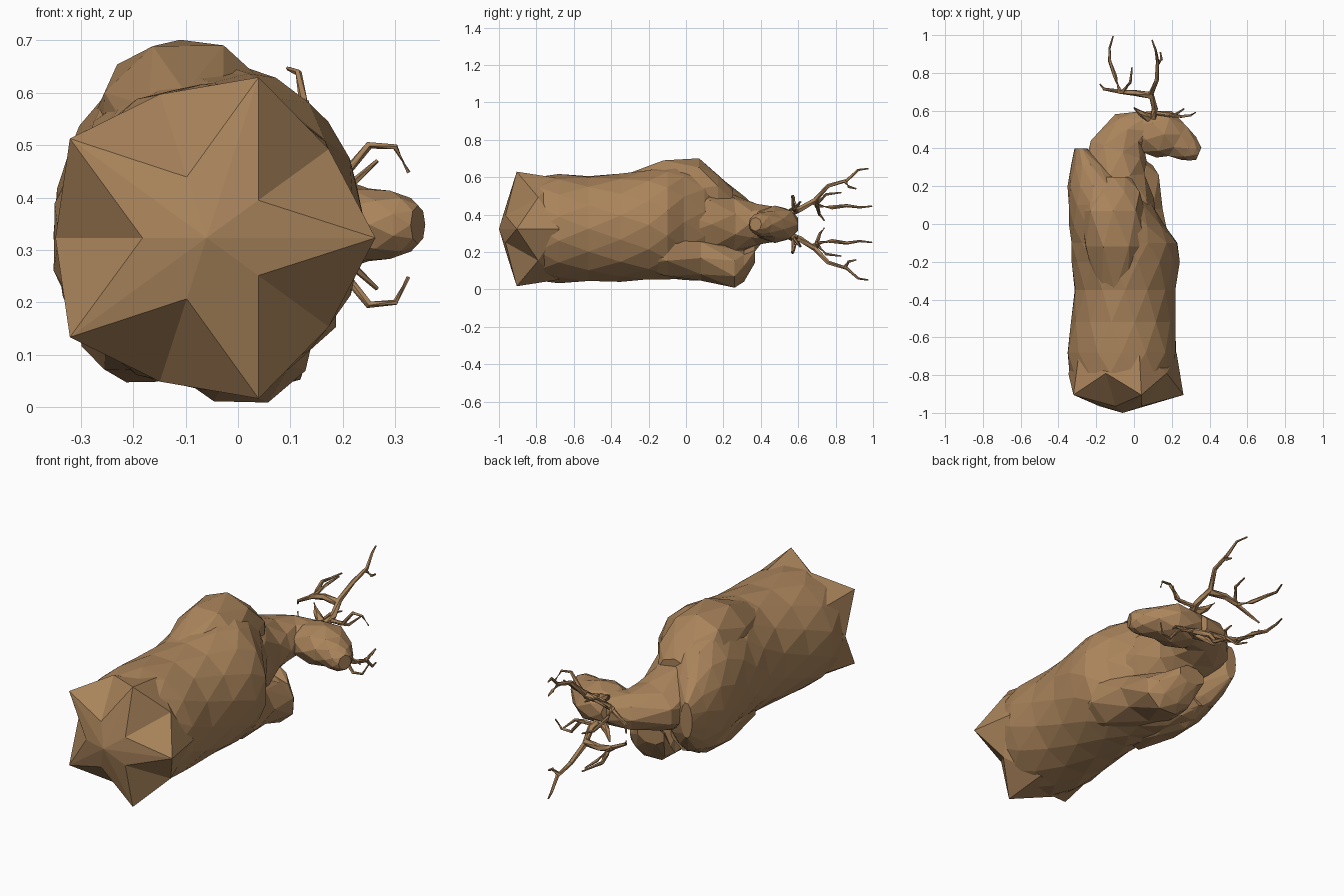
import bpy, bmesh, math, random
from mathutils import Vector

random.seed(4)
cube = bpy.data.objects.get("Cube")
if cube:
    bpy.data.objects.remove(cube, do_unlink=True)

brown = bpy.data.materials.new("warm brown")
brown.use_nodes = True
brown.diffuse_color = (0.40, 0.23, 0.105, 1)
bsdf = next(n for n in brown.node_tree.nodes if n.type == 'BSDF_PRINCIPLED')
bsdf.inputs["Base Color"].default_value = brown.diffuse_color
bsdf.inputs["Roughness"].default_value = 0.9

MID = 0.348          # height of the plane that halves the head


def finish(name, bm):
    bmesh.ops.recalc_face_normals(bm, faces=bm.faces)
    mesh = bpy.data.meshes.new(name)
    bm.to_mesh(mesh)
    bm.free()
    mesh.materials.append(brown)
    ob = bpy.data.objects.new(name, mesh)
    bpy.context.collection.objects.link(ob)
    return ob


def loft(name, rings, sides, jitter=0.0):
    """Skin elliptical rings (centre, half axis u, half axis v) with staggered triangles."""
    bm = bmesh.new()
    loops = []
    for i, (c, u, v) in enumerate(rings):
        loop = []
        for k in range(sides):
            a = 2 * math.pi * (k + 0.5 * (i % 2)) / sides
            s = 1 + random.uniform(-jitter, jitter)
            loop.append(bm.verts.new(c + (u * math.cos(a) + v * math.sin(a)) * s))
        loops.append(loop)
    for i, (a, b) in enumerate(zip(loops, loops[1:])):
        for k in range(sides):
            n = (k + 1) % sides
            if i % 2:
                bm.faces.new((a[k], a[n], b[n]))
                bm.faces.new((a[k], b[n], b[k]))
            else:
                bm.faces.new((a[k], a[n], b[k]))
                bm.faces.new((a[n], b[n], b[k]))
    bm.faces.new(loops[0])
    bm.faces.new(loops[-1])
    return finish(name, bm)


def body_loft(name, sections, sides, jitter):
    """Rings across y, each given as y, x range, z range."""
    rings = [(Vector(((x0 + x1) / 2, y, (z0 + z1) / 2)),
              Vector(((x1 - x0) / 2, 0, 0)), Vector((0, 0, (z1 - z0) / 2)))
             for y, x0, x1, z0, z1 in sections]
    return loft(name, rings, sides, jitter)


def path_loft(name, sections, sides, jitter=0.0):
    """Rings along a path at mid height: x, y, half width, half depth in z."""
    pts = [Vector((s[0], s[1], MID)) for s in sections]
    rings = []
    for i, s in enumerate(sections):
        t = (pts[min(i + 1, len(pts) - 1)] - pts[max(i - 1, 0)]).normalized()
        rings.append((pts[i], Vector((-t.y, t.x, 0)) * s[2], Vector((0, 0, s[3]))))
    return loft(name, rings, sides, jitter)


def tine(name, pts, r0, r1, side):
    """Tapered tube; side = -1 mirrors it through the head's mid plane."""
    pts = [Vector((x, y, MID + side * z)) for x, y, z in pts]
    rings = []
    for i, p in enumerate(pts):
        t = (pts[min(i + 1, len(pts) - 1)] - pts[max(i - 1, 0)]).normalized()
        u = t.orthogonal().normalized()
        r = r0 + (r1 - r0) * i / (len(pts) - 1)
        rings.append((p, u * r, t.cross(u) * r))
    return loft(name, rings, 5)


# Robe
body_loft("robe", [
    (-0.79, -0.34, 0.21, 0.04, 0.61), (-0.68, -0.358, 0.228, 0.035, 0.615),
    (-0.52, -0.335, 0.22, 0.04, 0.61), (-0.35, -0.32, 0.225, 0.04, 0.62),
    (-0.2, -0.33, 0.243, 0.045, 0.645), (-0.1, -0.335, 0.235, 0.05, 0.66),
    (-0.01, -0.345, 0.165, 0.05, 0.67), (0.1, -0.352, 0.1, 0.05, 0.65),
    (0.2, -0.352, 0.0, 0.06, 0.59), (0.31, -0.335, -0.12, 0.13, 0.5),
    (0.4, -0.315, -0.25, 0.24, 0.42)], 14, 0.01)

# Star-shaped hem with valleys between the points
bm = bmesh.new()


def hem_ring(y, radius, turn):
    ring = []
    for k in range(5):
        a = math.radians(72 * k + turn)
        ring.append(bm.verts.new((-0.06 + radius * math.cos(a), y,
                                  0.323 + radius * math.sin(a))))
    return ring


apex = bm.verts.new((-0.06, -1.0, 0.323))
points = hem_ring(-0.905, 0.322, 0)
inner = hem_ring(-0.965, 0.122, 36)
valleys = hem_ring(-0.79, 0.288, 36)
roots = hem_ring(-0.68, 0.285, 0)
for k in range(5):
    n = (k + 1) % 5
    for tri in ((apex, points[k], inner[k]), (apex, inner[k], points[n]),
                (points[k], valleys[k], inner[k]), (valleys[k], points[n], inner[k]),
                (points[k], roots[k], valleys[k]), (points[n], valleys[k], roots[n]),
                (valleys[k], roots[k], roots[n])):
        bm.faces.new(tri)
finish("robe_hem", bm)

# Shoulders and sleeves folded over the chest
body_loft("upper_sleeve", [
    (-0.36, -0.2, 0.0, 0.42, 0.6), (-0.12, -0.27, 0.08, 0.38, 0.70),
    (0.07, -0.28, 0.06, 0.38, 0.70), (0.17, -0.25, 0.04, 0.40, 0.62),
    (0.25, -0.2, -0.02, 0.41, 0.54)], 8, 0.015)
body_loft("lower_sleeve", [
    (-0.26, -0.1, 0.15, 0.1, 0.3), (-0.1, -0.14, 0.2, 0.06, 0.36),
    (0.08, -0.2, 0.15, 0.045, 0.29), (0.26, -0.13, 0.14, 0.002, 0.22),
    (0.31, -0.13, 0.1, 0.04, 0.21), (0.37, -0.14, 0.02, 0.14, 0.24)], 8, 0.015)
body_loft("lower_shoulder", [
    (-0.2, -0.26, -0.1, 0.07, 0.25), (0.0, -0.3, -0.06, 0.045, 0.3),
    (0.14, -0.31, -0.06, 0.045, 0.3), (0.28, -0.3, -0.1, 0.1, 0.3)], 7, 0.015)

# Neck and head
path_loft("neck", [
    (-0.03, -0.08, 0.17, 0.2), (-0.06, 0.1, 0.17, 0.2), (-0.105, 0.25, 0.17, 0.16),
    (-0.085, 0.39, 0.16, 0.11), (-0.02, 0.485, 0.125, 0.09),
    (0.06, 0.51, 0.095, 0.08)], 9, 0.015)
path_loft("head", [
    (0.02, 0.53, 0.08, 0.07), (0.08, 0.49, 0.125, 0.092), (0.16, 0.475, 0.13, 0.1),
    (0.23, 0.44, 0.1, 0.075), (0.29, 0.4, 0.072, 0.065),
    (0.32, 0.382, 0.056, 0.055), (0.343, 0.372, 0.035, 0.037)], 8)

# Antlers and ears, mirrored in pairs
branches = {
    "antler_beam": [(0.1, 0.56, 0.06), (0.11, 0.61, 0.08), (0.09, 0.69, 0.13),
                    (0.12, 0.76, 0.205), (0.125, 0.86, 0.235), (0.115, 0.92, 0.29),
                    (0.095, 0.975, 0.298)],
    "antler_rear_branch": [(0.09, 0.68, 0.12), (0.0, 0.695, 0.12), (-0.075, 0.70, 0.1),
                           (-0.1, 0.78, 0.09), (-0.128, 0.86, 0.1), (-0.13, 0.93, 0.09),
                           (-0.11, 0.995, 0.097)],
    "antler_rear_tine": [(-0.07, 0.70, 0.1), (-0.16, 0.715, 0.05), (-0.18, 0.74, 0.02)],
    "antler_middle_tine": [(-0.06, 0.70, 0.11), (-0.02, 0.75, 0.16), (-0.01, 0.83, 0.17)],
    "antler_upper_tine": [(0.125, 0.85, 0.23), (0.145, 0.87, 0.2), (0.14, 0.91, 0.19)],
    "brow_tine": [(0.11, 0.59, 0.07), (0.19, 0.575, 0.08), (0.25, 0.57, 0.152),
                  (0.3, 0.575, 0.148), (0.325, 0.59, 0.1)],
    "brow_small_tine": [(0.16, 0.58, 0.075), (0.22, 0.58, 0.08), (0.265, 0.61, 0.122)],
}
for side, label in ((1, "upper"), (-1, "lower")):
    for part, pts in branches.items():
        main = part in ("antler_beam", "antler_rear_branch")
        tine(f"{label}_{part}", pts, 0.019 if main else 0.012, 0.004, side)
    tine(f"{label}_ear", [(0.08, 0.56, 0.06), (0.03, 0.59, 0.09), (0.0, 0.615, 0.12)],
         0.025, 0.004, side)
